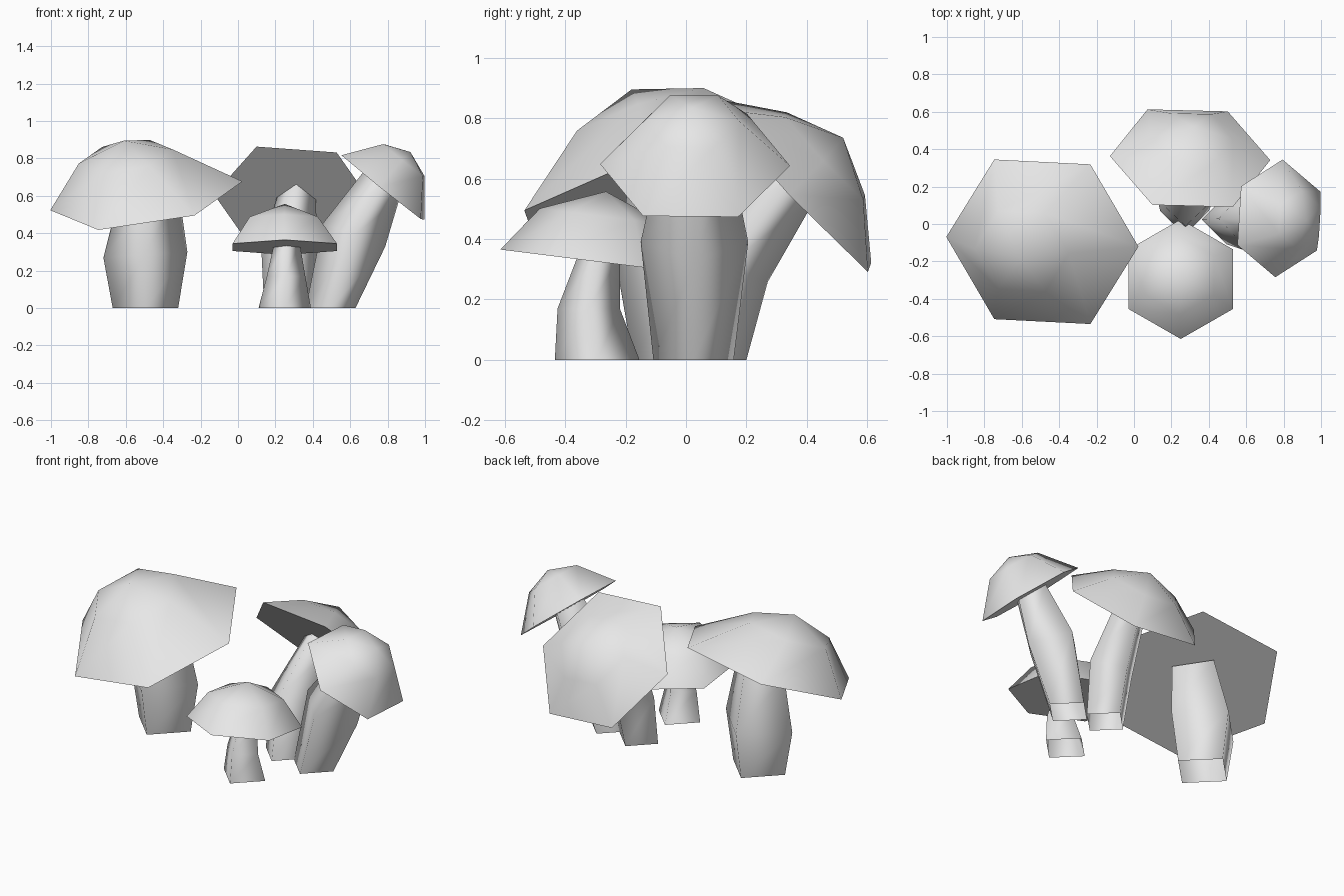
import bpy, bmesh, math
from mathutils import Vector

cube = bpy.data.objects.get("Cube")
if cube:
    bpy.data.objects.remove(cube, do_unlink=True)

grey = bpy.data.materials.new("pale_grey")
grey.use_nodes = True
grey.diffuse_color = (0.8, 0.8, 0.8, 1)
grey.node_tree.nodes["Principled BSDF"].inputs["Base Color"].default_value = (0.8, 0.8, 0.8, 1)


def ring(bm, centre, axis, radius, sides, turn=0):
    """Regular polygon of vertices, square to the axis."""
    n = Vector(axis).normalized()
    a = math.radians(turn)
    u = Vector((math.cos(a), math.sin(a), 0))
    u = (u - n * u.dot(n)).normalized()
    v = n.cross(u)
    steps = [2 * math.pi * i / sides for i in range(sides)]
    return [bm.verts.new(Vector(centre) + radius * (u * math.cos(t) + v * math.sin(t)))
            for t in steps]


def bridge(bm, low, high):
    for i in range(len(low)):
        j = (i + 1) % len(low)
        bm.faces.new((low[i], low[j], high[j], high[i]))


def finish(bm, name, angle):
    mesh = bpy.data.meshes.new(name)
    bm.to_mesh(mesh)
    bm.free()
    mesh.materials.append(grey)
    obj = bpy.data.objects.new(name, mesh)
    bpy.context.collection.objects.link(obj)
    bpy.ops.object.select_all(action='DESELECT')
    obj.select_set(True)
    bpy.context.view_layer.objects.active = obj
    bpy.ops.object.shade_smooth_by_angle(angle=math.radians(angle))


def cap(name, axis, turn, rim, shoulder, apex):
    """Six-sided dome with a flat underside; rim and shoulder are (centre, radius)."""
    bm = bmesh.new()
    low = ring(bm, rim[0], axis, rim[1], 6, turn)
    high = ring(bm, shoulder[0], axis, shoulder[1], 6, turn)
    bridge(bm, low, high)
    tip = bm.verts.new(apex)
    for i in range(6):
        bm.faces.new((high[i], high[(i + 1) % 6], tip))
    bm.faces.new(low[::-1])
    finish(bm, name, 85)


def stem(name, sections):
    """Four-sided open tube through (centre, axis, radius) sections."""
    bm = bmesh.new()
    rings = [ring(bm, c, axis, r, 4) for c, axis, r in sections]
    for low, high in zip(rings, rings[1:]):
        bridge(bm, low, high)
    finish(bm, name, 180)


UP = (0, 0, 1)

# Large mushroom
tilt = (-0.167, -0.337, 1)
cap("large_cap", tilt, 0, ((-0.49, -0.095, 0.60), 0.52),
    ((-0.60, -0.145, 0.81), 0.255), (-0.61, -0.18, 0.895))
stem("large_stem", [((-0.495, 0.0, 0), UP, 0.175),
                    ((-0.495, 0.0, 0.285), (-0.07, 0, 1), 0.225),
                    ((-0.48, -0.04, 0.60), tilt, 0.165)])

# Small front mushroom
tilt = (0, 0.125, 1)
cap("front_cap", tilt, 90, ((0.25, -0.295, 0.325), 0.322),
    ((0.245, -0.275, 0.475), 0.21), (0.25, -0.265, 0.557))
stem("front_stem", [((0.25, -0.294, 0), UP, 0.14),
                    ((0.257, -0.322, 0.17), UP, 0.103),
                    ((0.262, -0.285, 0.35), tilt, 0.068)])

# Back mushroom, leaning backwards
tilt = (0.1, 1.064, 1)
cap("back_cap", tilt, 3, ((0.30, 0.352, 0.577), 0.43),
    ((0.31, 0.46, 0.674), 0.218), (0.32, 0.52, 0.735))
stem("back_stem", [((0.27, 0.07, 0), UP, 0.13),
                   ((0.275, 0.13, 0.31), (0, 0.35, 0.94), 0.15),
                   ((0.315, 0.365, 0.615), tilt, 0.10)])

# Side mushroom, leaning to the left
tilt = (0.8, -0.04, 1)
cap("side_cap", tilt, 86, ((0.775, 0.03, 0.645), 0.315),
    ((0.887, 0.02, 0.79), 0.158), (0.922, 0.02, 0.834))
stem("side_stem", [((0.495, 0.025, 0), UP, 0.133),
                   ((0.62, 0.028, 0.39), (0.35, 0, 0.94), 0.178),
                   ((0.77, 0.03, 0.66), tilt, 0.12)])
